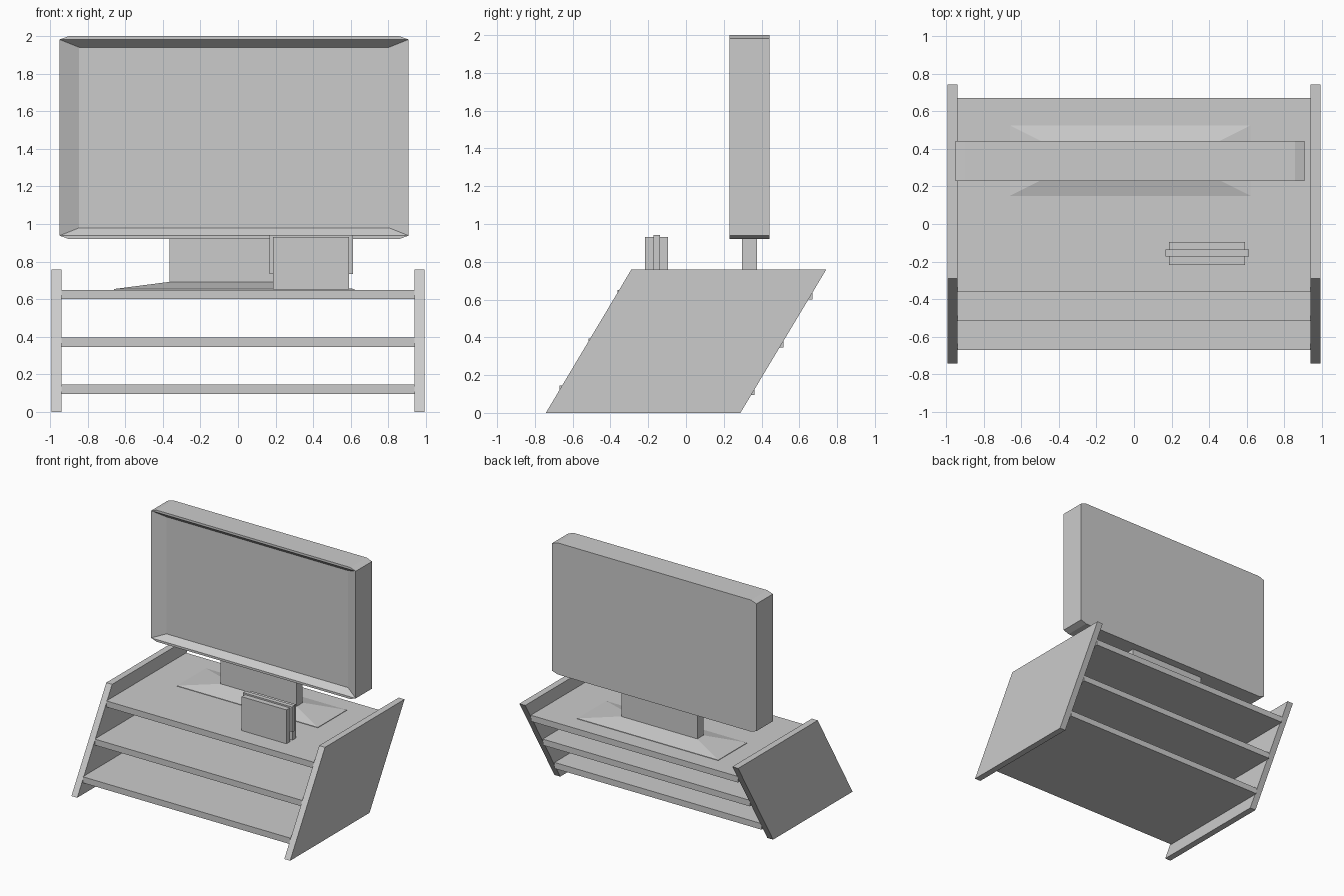
import bpy, bmesh

if "Cube" in bpy.data.objects:
    bpy.data.objects.remove(bpy.data.objects["Cube"])

def make(name, bm):
    bmesh.ops.recalc_face_normals(bm, faces=bm.faces)
    me = bpy.data.meshes.new(name)
    bm.to_mesh(me)
    bm.free()
    ob = bpy.data.objects.new(name, me)
    bpy.context.collection.objects.link(ob)
    return ob

def loft(name, rings):
    """Skin a series of equal-length rings and cap both ends."""
    bm = bmesh.new()
    rs = [[bm.verts.new(p) for p in r] for r in rings]
    n = len(rs[0])
    for a, b in zip(rs, rs[1:]):
        for i in range(n):
            j = (i + 1) % n
            bm.faces.new((a[i], a[j], b[j], b[i]))
    bm.faces.new(rs[0])
    bm.faces.new(rs[-1])
    return make(name, bm)

def rect(x0, x1, y0, y1, z):
    return [(x0, y0, z), (x1, y0, z), (x1, y1, z), (x0, y1, z)]

def box(name, x0, x1, y0, y1, z0, z1):
    return loft(name, [rect(x0, x1, y0, y1, z0), rect(x0, x1, y0, y1, z1)])

# slanted side panels
profile = [(-0.742, 0), (0.288, 0), (0.742, 0.758), (-0.29, 0.758)]
for side, s in (("left", -1), ("right", 1)):
    loft(side + "_side_panel", [[(s * x, y, z) for y, z in profile] for x in (0.94, 0.993)])

# shelves, each stepped back along the slant
for name, y0, y1, z0 in (("bottom_shelf", -0.67, 0.362, 0.095),
                         ("middle_shelf", -0.515, 0.515, 0.345),
                         ("top_shelf", -0.363, 0.67, 0.6)):
    box(name, -0.94, 0.94, y0, y1, z0, z0 + 0.05)

# screen stand: sloped foot and flat neck
loft("stand_foot", [rect(-0.66, 0.62, 0.15, 0.525, 0.648),
                    rect(-0.66, 0.62, 0.15, 0.525, 0.654),
                    rect(-0.365, 0.325, 0.297, 0.375, 0.692)])
box("stand_neck", -0.365, 0.325, 0.297, 0.375, 0.68, 0.93)

# television body with clipped corners and a recessed screen
L, R, B, T = -0.95, 0.908, 0.92, 2.0
CX, CZ = 0.05, 0.018
F, K, D = 0.23, 0.442, 0.05

def outline(y):
    return [(x, y, z) for x, z in (
        (L + CX, B), (R - CX, B), (R, B + CZ), (R, T - CZ),
        (R - CX, T), (L + CX, T), (L, T - CZ), (L, B + CZ))]

bm = bmesh.new()
front = [bm.verts.new(p) for p in outline(F)]
back = [bm.verts.new(p) for p in outline(K)]
for i in range(8):
    j = (i + 1) % 8
    bm.faces.new((front[i], front[j], back[j], back[i]))
bm.faces.new(back)
# thin bezels above and below, then the bevelled recess
bm.faces.new((front[0], front[1], front[2], front[7]))
bm.faces.new((front[3], front[4], front[5], front[6]))
rim = [front[7], front[2], front[3], front[6]]
inner = [bm.verts.new((x, F + D, z)) for x, z in
         ((L + 0.105, 0.98), (R - 0.105, 0.98), (R - 0.105, 1.94), (L + 0.105, 1.94))]
for i in range(4):
    j = (i + 1) % 4
    bm.faces.new((rim[i], rim[j], inner[j], inner[i]))
bm.faces.new(inner)
make("television", bm)

# upright media box made of three plates
box("media_box_front", 0.185, 0.592, -0.217, -0.173, 0.652, 0.93)
box("media_box_core", 0.167, 0.612, -0.173, -0.137, 0.735, 0.942)
box("media_box_back", 0.185, 0.592, -0.137, -0.095, 0.652, 0.93)
